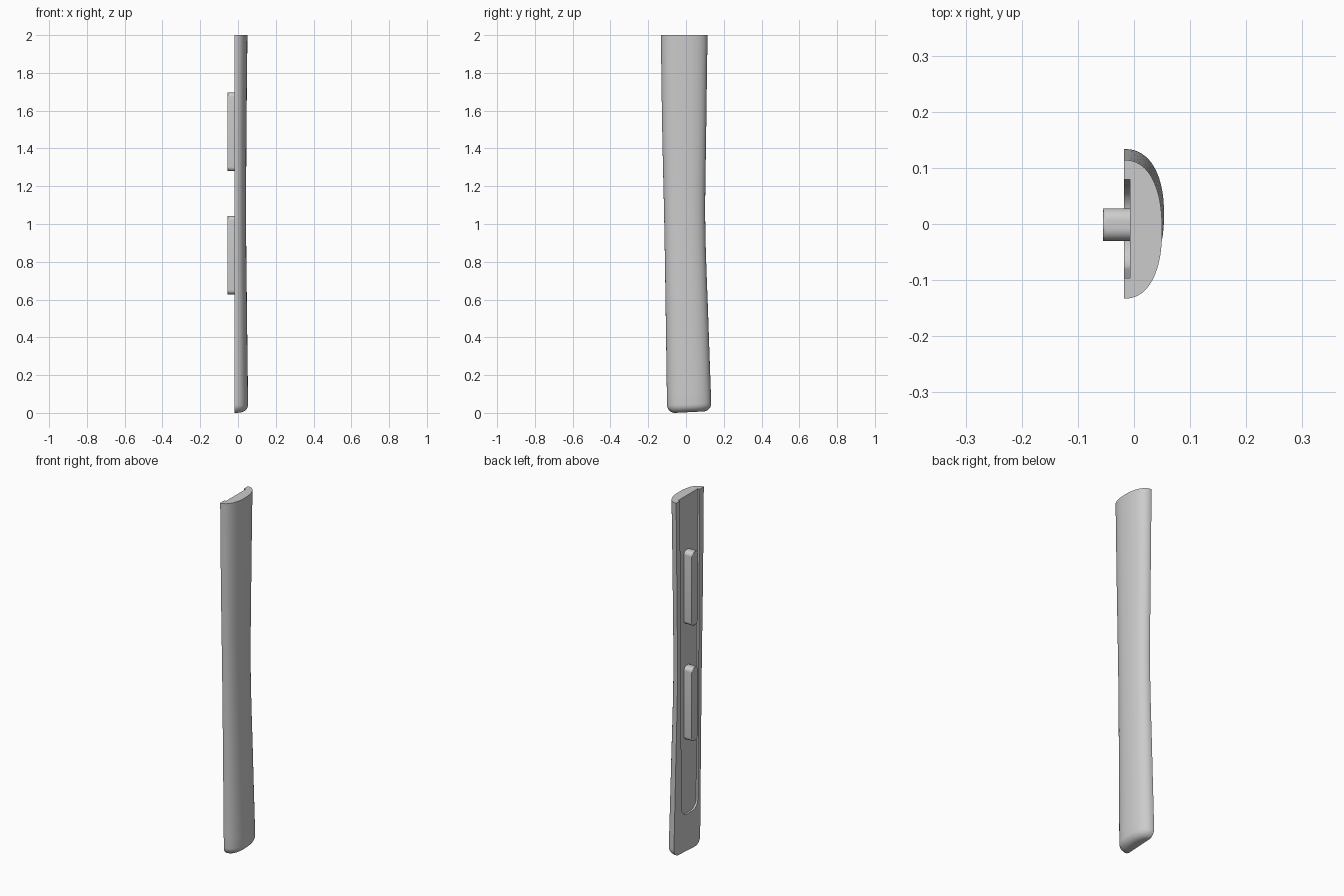
import bpy, bmesh, math

cube = bpy.data.objects.get("Cube")
if cube:
    bpy.data.objects.remove(cube, do_unlink=True)

grey = bpy.data.materials.new("plain grey")
grey.use_nodes = True
COLOUR = (0.6, 0.6, 0.6, 1)
grey.diffuse_color = COLOUR
grey.node_tree.nodes["Principled BSDF"].inputs["Base Color"].default_value = COLOUR

BACK = -0.018    # flat mounting side
FLOOR = -0.007   # floor of the channel


def make_object(name, bm):
    bmesh.ops.recalc_face_normals(bm, faces=bm.faces)
    mesh = bpy.data.meshes.new(name)
    bm.to_mesh(mesh)
    bm.free()
    mesh.materials.append(grey)
    obj = bpy.data.objects.new(name, mesh)
    bpy.context.collection.objects.link(obj)
    return obj


def activate(obj):
    bpy.ops.object.select_all(action='DESELECT')
    obj.select_set(True)
    bpy.context.view_layer.objects.active = obj


def spline(values, z):
    """Smooth curve through evenly spaced stations from z = 0 to z = 2."""
    last = len(values) - 1
    s = z / 2 * last
    i = min(int(s), last - 1)
    t = s - i
    p1, p2 = values[i], values[i + 1]
    p0 = values[i - 1] if i else 2 * p1 - p2
    p3 = values[i + 2] if i + 2 <= last else 2 * p2 - p1
    return p1 + t / 2 * (p2 - p0 + t * (2*p0 - 5*p1 + 4*p2 - p3 + t * (3*(p1 - p2) + p3 - p0)))


def rounded_outline(corners, steps=8):
    """Corners are (y, z, radius); each one is a right angle or close to it."""
    points = []
    for i, (y, z, r) in enumerate(corners):
        if not r:
            points.append((y, z))
            continue
        py, pz, _ = corners[i - 1]
        ny, nz, _ = corners[(i + 1) % len(corners)]
        lp, ln = math.hypot(py - y, pz - z), math.hypot(ny - y, nz - z)
        a = ((py - y) / lp * r, (pz - z) / lp * r)
        b = ((ny - y) / ln * r, (nz - z) / ln * r)
        for k in range(steps + 1):
            q = k / steps * math.pi / 2
            u, v = 1 - math.sin(q), 1 - math.cos(q)
            points.append((y + a[0] * u + b[0] * v, z + a[1] * u + b[1] * v))
    return points


def slab(name, outline, x0, x1, edge=0):
    """Extrude a y-z outline from x0 to x1, rounding the rim at x1."""
    bm = bmesh.new()
    rings = [[bm.verts.new((x, y, z)) for y, z in outline] for x in (x0, x1)]
    n = len(outline)
    for ring in rings:
        bm.faces.new(ring)
    for i in range(n):
        j = (i + 1) % n
        bm.faces.new((rings[0][i], rings[0][j], rings[1][j], rings[1][i]))
    if edge:
        rim = [e for e in bm.edges if all(abs(v.co.x - x1) < 1e-6 for v in e.verts)]
        bmesh.ops.bevel(bm, geom=rim, offset=edge, segments=3, profile=0.5, affect='EDGES')
    return make_object(name, bm)


# Grip: D-shaped sections lofted upwards, with a rounded lower end
LOW_EDGE = [-0.10, -0.107, -0.115, -0.126, -0.133]
HIGH_EDGE = [0.135, 0.118, 0.102, 0.107, 0.114]
DEPTH = [0.072, 0.066, 0.061, 0.063, 0.068]
R, SEGMENTS, POWER = 0.042, 40, 2 / 2.3

levels = [R * (1 - math.cos(k * math.pi / 16)) for k in range(9)]
levels += [R + (2 - R) * k / 32 for k in range(1, 33)]
bm = bmesh.new()
rings = []
for z in levels:
    inset = R - math.sqrt(max(0, R * R - max(0, R - z) ** 2))
    lo, hi = spline(LOW_EDGE, z) + inset, spline(HIGH_EDGE, z) - inset
    deep = spline(DEPTH, z) - inset
    ring = []
    for k in range(SEGMENTS + 1):
        a = math.pi * k / SEGMENTS
        c, s = math.cos(a), max(0, math.sin(a))
        y = (lo + hi) / 2 - (hi - lo) / 2 * math.copysign(abs(c) ** POWER, c)
        tilt = 0.05 * (y + 0.06) * max(0, 1 - z / 0.4)
        ring.append(bm.verts.new((BACK + deep * s ** POWER, y, z + max(0, tilt))))
    rings.append(ring)
for low, high in zip(rings, rings[1:]):
    for k in range(SEGMENTS + 1):
        j = (k + 1) % (SEGMENTS + 1)
        bm.faces.new((low[k], low[j], high[j], high[k]))
bm.faces.new(rings[0])
bm.faces.new(rings[-1])
grip = make_object("grip", bm)

# Channel: cut into the flat side, open at the top
channel = slab("channel_cutter", rounded_outline([
    (-0.08, 0.21, 0.05), (0.065, 0.21, 0.05), (0.08, 2.1, 0), (-0.097, 2.1, 0)]),
    FLOOR, -0.1)
channel.hide_render = True
cut = grip.modifiers.new("channel", 'BOOLEAN')
cut.operation = 'DIFFERENCE'
cut.solver = 'EXACT'
cut.object = channel
activate(grip)
bpy.ops.object.modifier_apply(modifier=cut.name)
bpy.data.objects.remove(channel, do_unlink=True)

# Mounting tabs standing in the channel
parts = [grip]
for name, bottom, top in (("lower_tab", 0.628, 1.042), ("upper_tab", 1.28, 1.695)):
    outline = rounded_outline([(-0.03, bottom, 0.022), (0.028, bottom, 0.022),
                               (0.028, top, 0.022), (-0.03, top, 0.022)])
    parts.append(slab(name, outline, FLOOR + 0.002, -0.055, edge=0.005))

for part in parts:
    activate(part)
    bpy.ops.object.shade_smooth_by_angle(angle=math.radians(35))
